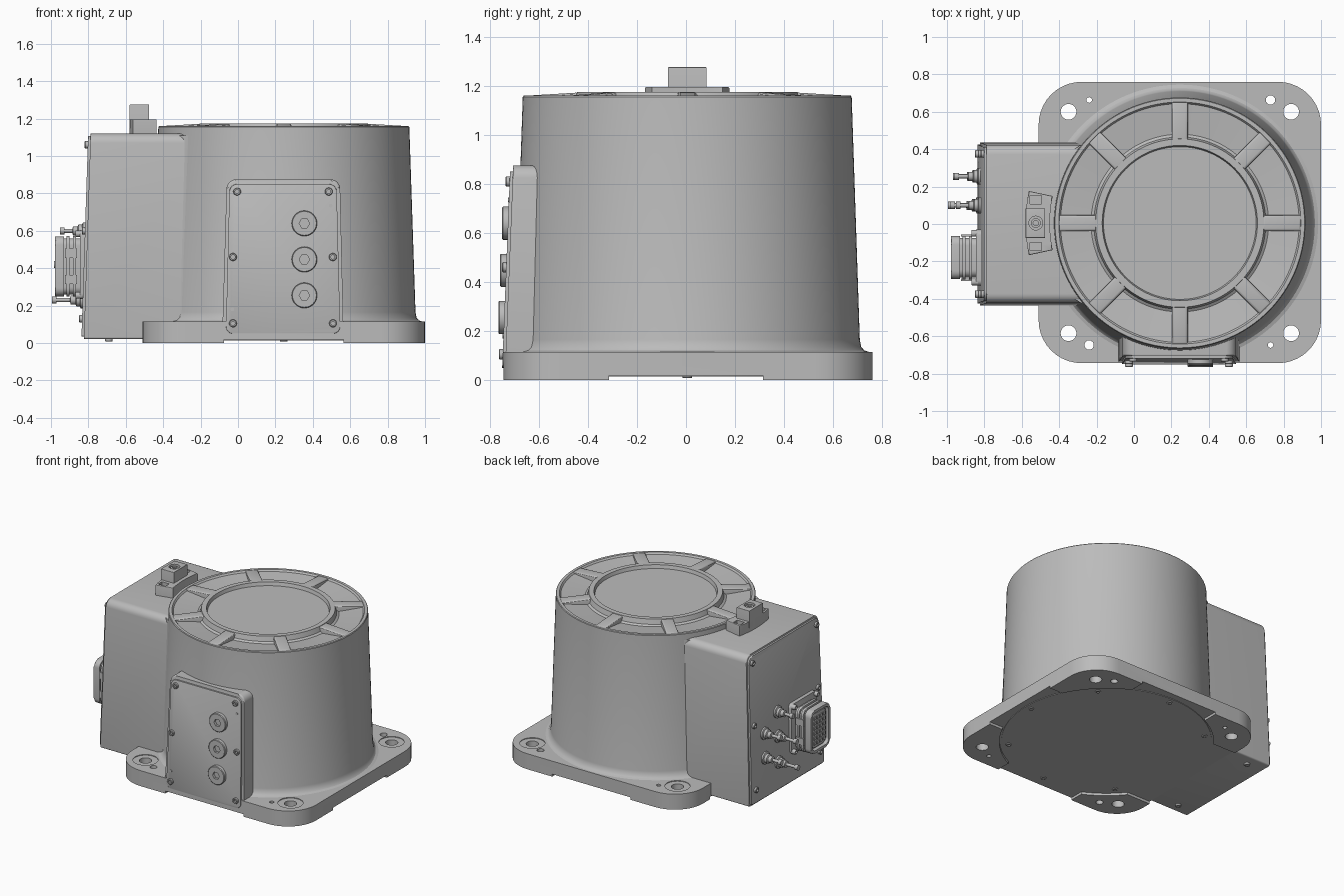
import bpy, bmesh
from math import sin, cos, pi, radians
from mathutils import Vector, Matrix

if "Cube" in bpy.data.objects:
    bpy.data.objects.remove(bpy.data.objects["Cube"], do_unlink=True)

grey = bpy.data.materials.new("cast_grey")
grey.use_nodes = True
GREY = (0.5, 0.5, 0.5, 1)
grey.diffuse_color = GREY
grey.node_tree.nodes["Principled BSDF"].inputs["Base Color"].default_value = GREY

CX, CY = 0.245, 0.005          # drum axis
CORNERS = [(-1, -1), (1, -1), (1, 1), (-1, 1)]


def shade(obj):
    bpy.ops.object.select_all(action="DESELECT")
    obj.select_set(True)
    bpy.context.view_layer.objects.active = obj
    bpy.ops.object.shade_smooth_by_angle(angle=radians(30))


def finish(name, bm):
    bmesh.ops.recalc_face_normals(bm, faces=bm.faces)
    mesh = bpy.data.meshes.new(name)
    bm.to_mesh(mesh)
    bm.free()
    obj = bpy.data.objects.new(name, mesh)
    bpy.context.collection.objects.link(obj)
    mesh.materials.append(grey)
    shade(obj)
    return obj


def rounded(points, radii, seg=6):
    """Polygon with each corner replaced by an arc."""
    out, n = [], len(points)
    for i, r in enumerate(radii):
        c = Vector(points[i])
        if r == 0:
            out.append(c)
            continue
        a = (Vector(points[i - 1]) - c).normalized() * r
        b = (Vector(points[(i + 1) % n]) - c).normalized() * r
        for k in range(seg + 1):
            t = k / seg * pi / 2
            out.append(c + a * (1 - sin(t)) + b * (1 - cos(t)))
    return out


def rect(x, y, hx, hy, r=0.0, seg=6):
    return rounded([(x + sx * hx, y + sy * hy) for sx, sy in CORNERS], [r] * 4, seg)


def circle(x, y, r, n=24):
    return [(x + r * cos(2 * pi * i / n), y + r * sin(2 * pi * i / n)) for i in range(n)]


def prism(name, pts, lo, hi, axis="z", bevel=0.0, warp=None):
    """Extrude an outline along an axis, softening the rim of the far cap."""
    place = {"z": lambda a, b, h: (a, b, h), "y": lambda a, b, h: (a, h, b),
             "x": lambda a, b, h: (h, a, b)}[axis]
    bm = bmesh.new()
    low = [bm.verts.new(place(p[0], p[1], lo)) for p in pts]
    top = [bm.verts.new(place(p[0], p[1], hi)) for p in pts]
    bm.faces.new(low)
    cap = bm.faces.new(top)
    for i in range(len(pts)):
        bm.faces.new((low[i - 1], low[i], top[i], top[i - 1]))
    if bevel:
        bmesh.ops.bevel(bm, geom=list(cap.edges), offset=bevel, segments=3,
                        profile=0.5, affect="EDGES", clamp_overlap=True)
    if warp:
        for v in bm.verts:
            v.co = warp(v.co.copy())
    return finish(name, bm)


def lathe(name, profile, loc, direction=(0, 0, 1), n=24):
    """Revolve (radius, height) points about a direction."""
    bm = bmesh.new()
    vs = [bm.verts.new((r, 0, h)) for r, h in profile]
    es = [bm.edges.new(p) for p in zip(vs, vs[1:])]
    bmesh.ops.spin(bm, geom=vs + es, cent=(0, 0, 0), axis=(0, 0, 1),
                   angle=2 * pi, steps=n)
    bmesh.ops.remove_doubles(bm, verts=bm.verts, dist=1e-5)
    turn = Vector((0, 0, 1)).rotation_difference(Vector(direction)).to_matrix().to_4x4()
    bm.transform(Matrix.Translation(loc) @ turn)
    return finish(name, bm)


def screw(name, loc, direction, r=0.02, h=0.018):
    return lathe(name, [(0, -0.01), (r, -0.01), (r, h * 0.8), (r * 0.85, h), (r * 0.5, h),
                        (r * 0.5, h * 0.4), (0, h * 0.4)], loc, direction, 16)


def cut(obj, cutters):
    for c in cutters:
        mod = obj.modifiers.new("cut", "BOOLEAN")
        mod.operation, mod.solver, mod.object = "DIFFERENCE", "EXACT", c
        bpy.context.view_layer.objects.active = obj
        bpy.ops.object.modifier_apply(modifier=mod.name)
        bpy.data.objects.remove(c, do_unlink=True)
    shade(obj)


# Base flange with four feet, mounting holes and dowel holes
flange = prism("base_flange", rect(CX, 0.008, 0.755, 0.752, 0.23, 10), 0, 0.115, bevel=0.008)
tools = [prism("c", circle(CX, CY, 0.72, 96), -0.1, 0.018),
         prism("c", rect(CX, 0, 0.32, 1), -0.1, 0.0181),
         prism("c", rect(CX + 0.5, 0, 0.5, 0.315), -0.1, 0.0182),
         prism("c", rect(-0.5, 0, 0.4, 0.445), -0.1, 0.0183)]
for sx, sy in CORNERS:
    hx, hy = CX + sx * 0.595, 0.008 + sy * 0.592
    tools += [prism("c", circle(hx, hy, 0.085, 32), 0.11, 0.2),
              prism("c", circle(hx, hy, 0.042), -0.1, 0.2),
              prism("c", circle(CX + sx * 0.485, 0.008 + sy * 0.655,
                                0.025 if sx == sy else 0.015, 16), -0.1, 0.2)]
cut(flange, tools)

# Drum with fillet, dished top and raised inner ring
lathe("drum", [(0, 0.05), (0.74, 0.05), (0.74, 0.115), (0.722, 0.121), (0.71, 0.135),
               (0.704, 0.165), (0.671, 1.155), (0.667, 1.16), (0.647, 1.16), (0.638, 1.148),
               (0.475, 1.13), (0.46, 1.14), (0.45, 1.175), (0.415, 1.175),
               (0.408, 1.15), (0, 1.15)], (CX, CY, 0), n=128)
for i in range(8):
    spin = Matrix.Translation((CX, CY, 0)) @ Matrix.Rotation(i * pi / 4, 4, "Z")
    prism("top_rib", rect(0.545, 0, 0.105, 0.043), 1.122, 1.173, bevel=0.014,
          warp=lambda v, m=spin: m @ (v - Vector((0, 0, (v.x - 0.44) * 0.06))))

# Bottom cover and its screws
prism("bottom_cover", circle(CX, CY, 0.705, 96), 0.014, 0.03)
under = [(CX + 0.66 * cos(i * pi / 4), CY + 0.66 * sin(i * pi / 4)) for i in range(8) if i != 4]
for x, y in under + [(-0.69, 0.36), (-0.69, -0.36)]:
    screw("bottom_screw", (x, y, 0.018), (0, 0, -1), h=0.01)


# Side housing with tapered end and its cover
def end_x(z):
    return -0.837 + 0.033 * z


def lean_x(v):
    return Vector((v.x + (0.033 * v.z if v.x < -0.5 else 0), v.y, v.z))


def housing_outline(inset):
    return rounded([(-0.437 + inset, 0.022 + inset), (0.437 - inset, 0.022 + inset),
                    (0.422 - inset, 1.12 - inset), (-0.422 + inset, 1.12 - inset)],
                   [0.01, 0.01, 0.05, 0.05])


prism("side_housing", housing_outline(0), -0.2, -0.825, "x", 0.006, lean_x)
prism("side_cover", housing_outline(0.012), -0.82, -0.838, "x", 0.004, lean_x)
for y in (-0.375, 0.375):
    for z in (0.13, 0.6, 1.06):
        screw("side_cover_screw", (end_x(z), y, z), (-1, 0, 0))

# Blend between housing and drum
for s in (-1, 1):
    prism("housing_fillet", [(-0.34, s * 0.42), (-0.315, s * 0.436), (-0.29, s * 0.45),
                             (-0.265, s * 0.475), (-0.2, s * 0.42)], 0.1, 1.11,
          warp=lambda v, s=s: Vector((v.x + 0.022 * v.z, v.y - s * 0.016 * v.z, v.z)))

# Multi-pin connector
KY, KZ = -0.18, 0.41
prism("connector_flange", rect(KY, KZ + 0.01, 0.15, 0.185, 0.03), -0.8, -0.845, "x", 0.005)
prism("connector_body", rect(KY, KZ, 0.105, 0.15, 0.04), -0.83, -0.94, "x")
for x in (-0.865, -0.9):
    prism("connector_band", rect(KY, KZ, 0.117, 0.162, 0.045), x, x - 0.018, "x", 0.004)
shell = prism("connector_shell", rect(KY, KZ, 0.115, 0.16, 0.045), -0.93, -0.978, "x", 0.01)
cut(shell, [prism("c", rect(KY, KZ, 0.095, 0.14, 0.035), -0.95, -1.1, "x")])
prism("connector_core", rect(KY, KZ, 0.08, 0.125, 0.03), -0.94, -0.966, "x", 0.004)
for i in range(4):
    for j in range(6):
        prism("connector_pin", rect(KY + (i - 1.5) * 0.036, KZ + (j - 2.5) * 0.037,
                                    0.011, 0.011), -0.96, -0.973, "x")
for sy, sz in CORNERS:
    screw("connector_screw", (-0.845, KY + sy * 0.13, KZ + 0.01 + sz * 0.165), (-1, 0, 0), 0.018, 0.025)
for z in (-0.07, 0.07):
    for s in (-1, 1):
        prism("connector_lug", rect(KY + s * 0.118, KZ + z, 0.006, 0.025), -0.86, -0.925, "x")

# Stepped fittings beside the connector
for y, z, tip in ((0.1, 0.6, 0.135), (0.1, 0.42, 0.16), (0.1, 0.23, 0.165),
                  (0.255, 0.5, 0.14), (0.255, 0.32, 0.14)):
    lathe("fitting", [(0, -0.01), (0.045, -0.01), (0.045, 0.012), (0.034, 0.016),
                      (0.034, 0.035), (0.024, 0.04), (0.024, 0.065), (0.011, 0.068),
                      (0.011, tip - 0.025), (0.019, tip - 0.025), (0.019, tip), (0, tip)],
          (end_x(z), y, z), (-1, 0, 0), 16)


# Front boss, access plate, screws and plugs
def front_y(z):
    return -0.752 + 0.04 * z


def lean_y(v):
    return Vector((v.x, v.y + (0.04 * v.z if v.y < -0.5 else 0), v.z))


prism("front_boss", rounded([(-0.085, 0.02), (0.565, 0.02), (0.545, 0.875), (-0.06, 0.875)],
                            [0.03, 0.03, 0.05, 0.05]), -0.3, -0.74, "y", 0.012, lean_y)
prism("front_plate", rounded([(-0.065, 0.05), (0.547, 0.05), (0.527, 0.85), (-0.045, 0.85)],
                             [0.04] * 4), -0.735, -0.752, "y", 0.003, lean_y)
for x, z in ((-0.005, 0.81), (0.485, 0.81), (-0.027, 0.46), (0.507, 0.46),
             (-0.027, 0.105), (0.508, 0.105)):
    screw("front_plate_screw", (x, front_y(z), z), (0, -1, 0), 0.021, 0.016)
for x, z in ((0.495, 0.735), (-0.03, 0.18)):
    lathe("plate_pin", [(0, -0.01), (0.01, -0.01), (0.01, 0.003), (0, 0.003)],
          (x, front_y(z), z), (0, -1, 0), 12)
for z in (0.64, 0.447, 0.255):
    plug = lathe("plug", [(0, -0.01), (0.068, -0.01), (0.068, 0.02), (0.064, 0.024), (0, 0.024)],
                 (0.355, front_y(z), z), (0, -1, 0), 32)
    y = front_y(z)
    cut(plug, [prism("c", circle(0.355, z, 0.028, 6), y - 0.006, y - 0.1, "y")])

# Curved bracket and block on top of the housing
arc = [pi + radians(a) for a in range(-12, 13, 3)]
sector = [(CX + r * cos(a), CY + r * sin(a)) for r, run in ((0.695, arc), (0.825, arc[::-1]))
          for a in run]
bracket = prism("top_bracket", sector, 1.1, 1.195, bevel=0.004)
cut(bracket, [prism("c", rect(-0.525, CY + s * 0.125, 0.03, 0.022), 1.165, 1.3) for s in (-1, 1)])
block = prism("top_block", rect(-0.527, CY, 0.052, 0.079), 1.15, 1.276, bevel=0.003)
cut(block, [prism("c", circle(-0.525, CY, 0.037), 1.25, 1.4)])
lathe("top_block_screw", [(0, 1.24), (0.026, 1.24), (0.026, 1.268), (0.014, 1.268),
                          (0.014, 1.258), (0, 1.258)], (-0.525, CY, 0), n=16)
